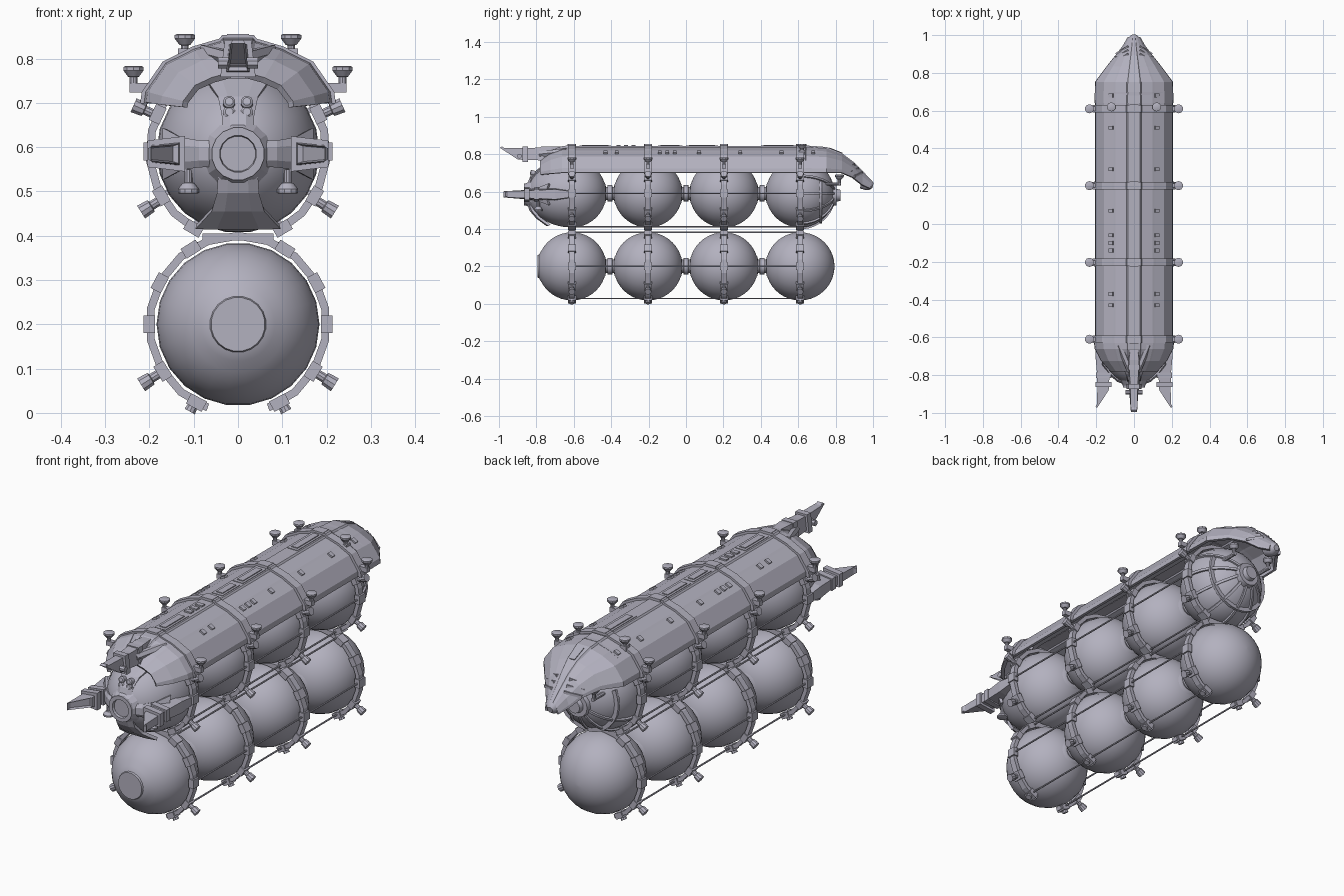
import bpy, bmesh
from math import sin, cos, pi, radians, sqrt
from mathutils import Vector, Matrix

old = bpy.data.objects.get("Cube")
if old:
    bpy.data.objects.remove(old, do_unlink=True)

grey = bpy.data.materials.new("hull grey")
grey.use_nodes = True
COLOUR = (0.45, 0.44, 0.52, 1)
grey.diffuse_color = COLOUR
grey.node_tree.nodes["Principled BSDF"].inputs["Base Color"].default_value = COLOUR

RINGS = (-0.61, -0.203, 0.203, 0.61)
LOW, UP, R = 0.2, 0.59, 0.184
SIDES = (("left", 1), ("right", -1))


def finish(name, bm, smooth=False, thick=0):
    bmesh.ops.recalc_face_normals(bm, faces=bm.faces)
    mesh = bpy.data.meshes.new(name)
    bm.to_mesh(mesh)
    bm.free()
    ob = bpy.data.objects.new(name, mesh)
    bpy.context.collection.objects.link(ob)
    mesh.materials.append(grey)
    if thick:
        mod = ob.modifiers.new("thickness", 'SOLIDIFY')
        mod.thickness, mod.offset = thick, 0
    if smooth:
        bpy.ops.object.select_all(action='DESELECT')
        ob.select_set(True)
        bpy.context.view_layer.objects.active = ob
        bpy.ops.object.shade_smooth_by_angle(angle=radians(35))
    return ob


def skin(rows, closed, caps=False):
    """Join rows of points with quads."""
    bm = bmesh.new()
    vs = [[bm.verts.new(p) for p in row] for row in rows]
    n = len(vs[0])
    for a, b in zip(vs, vs[1:]):
        for i in range(n if closed else n - 1):
            j = (i + 1) % n
            bm.faces.new((a[i], a[j], b[j], b[i]))
    if caps:
        bm.faces.new(vs[0])
        bm.faces.new(vs[-1])
    return bm


def lathe(name, profile, origin, axis=(0, 1, 0), seg=20, smooth=True):
    """Turn (distance, radius) pairs about an axis."""
    rot = Vector(axis).to_track_quat('Z', 'X')
    rows = [[Vector(origin) + rot @ Vector((r * cos(2 * pi * (i + .5) / seg), r * sin(2 * pi * (i + .5) / seg), d))
             for i in range(seg)] for d, r in profile]
    return finish(name, skin(rows, True, True), smooth)


def box(name, loc, size, angle=0):
    """Box turned about the y axis."""
    bm = bmesh.new()
    bmesh.ops.create_cube(bm, size=1)
    bm.transform(Matrix.Translation(loc) @ Matrix.Rotation(-angle, 4, 'Y') @ Matrix.Diagonal((*size, 1)))
    return finish(name, bm)


def rod(name, a, b, r, seg=8):
    d = Vector(b) - Vector(a)
    return lathe(name, [(0, r), (d.length, r)], a, d, seg)


def band(name, y, zc, r0, r1, a0, a1, n, width):
    """Flat-sided arc around the y axis."""
    rows = []
    for i in range(n + 1):
        a = radians(a0 + (a1 - a0) * i / n)
        rows.append([(r * cos(a), y + w * width / 2, zc + r * sin(a))
                     for r, w in ((r0, -1), (r1, -1), (r1, 1), (r0, 1))])
    return finish(name, skin(rows, True, True))


# Tanks, with the first upper one stretched and the first lower one cut flat
for row, zc in (("lower", LOW), ("upper", UP)):
    for k, y in enumerate(RINGS):
        profile = []
        for i in range(1, 20):
            a = pi * i / 20
            d, r = -R * cos(a), R * sin(a)
            if k == 0 and i < 10 and row == "upper":
                d *= 1.3
            profile.append((d, r))
        if k == 0 and row == "lower":
            profile = [(-0.18, 0.058)] + profile[2:]
        elif k == 0:
            profile.insert(0, (-0.24, 0.004))
        else:
            profile.insert(0, (-R, 0.003))
        profile.append((R, 0.003))
        lathe(f"{row}_tank_{k}", profile, (0, y, zc), seg=22)
    for k in range(3):
        y = (RINGS[k] + RINGS[k + 1]) / 2
        half = [(0.075, 0.115), (0.045, 0.08), (0.024, 0.05), (0.022, 0.036), (0.014, 0.036), (0.012, 0.045)]
        lathe(f"{row}_tank_neck_{k}", [(-d, r) for d, r in half] + [(d, r) for d, r in half[::-1]], (0, y, zc))
lathe("front_disc_rim", [(-0.004, 0.058), (-0.004, 0.061), (0.01, 0.066)], (0, -0.79, LOW))


def dish(name, x, y, z, down=False):
    s = -1 if down else 1
    lathe(name, [(0, 0.009), (0.03, 0.009), (0.031, 0.013), (0.045, 0.024), (0.053, 0.024), (0.055, 0.02)],
          (x, y, z), (0, 0, s), 10)


# Frame rings with clamps, nozzles and dishes
for k, y in enumerate(RINGS):
    band(f"lower_ring_{k}", y, LOW, 0.191, 0.209, -70, 250, 16, 0.03)
    band(f"upper_ring_{k}", y, UP, 0.191, 0.209, -63, 243, 16, 0.03)
    box(f"ring_joint_{k}", (0, y, 0.397), (0.16, 0.03, 0.016))
    for side, s in SIDES:
        for zc, angles in ((LOW, (-62, -32, 0, 28, 58)), (UP, (-60, -30, 0, 25))):
            for a in angles:
                t = radians(a)
                box(f"{side}_ring_clamp_{k}", (s * 0.2 * cos(t), y, zc + 0.2 * sin(t)), (0.026, 0.042, 0.04), s * t)
        for zc, a in ((LOW, -32), (UP, -32), (UP, 24)):
            t = radians(a)
            out = Vector((s * cos(t), 0, sin(t)))
            lathe(f"{side}_nozzle_{k}", [(0, 0.011), (0.03, 0.011), (0.032, 0.016), (0.058, 0.018)],
                  Vector((0, y, zc)) + out * 0.2, out, 10)
        for zc in (LOW, UP):
            t = radians(-61)
            out = Vector((s * cos(t), 0, sin(t)))
            if zc == LOW:
                lathe(f"{side}_foot_nozzle_{k}", [(0, 0.01), (0.03, 0.014)],
                      Vector((0, y, zc)) + out * 0.195, out, 10)
        box(f"{side}_dish_arm_{k}", (s * 0.222, y, 0.734), (0.045, 0.022, 0.022))
        dish(f"{side}_dish_{k}", s * 0.236, y, 0.728)
for side, s in SIDES:
    dish(f"{side}_top_dish", s * 0.12, 0.62, 0.8)
    box(f"{side}_top_dish_base", (s * 0.12, 0.62, 0.81), (0.03, 0.03, 0.025))
    dish(f"{side}_hanging_dish", s * 0.112, -0.79, 0.55, True)

    # Long tie rods
    for x, z in ((0.2, LOW), (0.095, 0.028), (0.09, 0.382), (0.09, 0.412), (0.2, UP)):
        rod(f"{side}_tie_rod", (s * x, RINGS[0], z), (s * x, RINGS[3], z), 0.004, 6)

# Canopy: a folded section carried along stations of (y, width, bottom, top)
HALF = ((0.2, 0), (0.197, 0.16), (0.155, 0.6), (0.105, 0.78), (0.095, 0.82), (0.035, 0.95), (0.03, 1))
SECTION = HALF + tuple((-x, h) for x, h in HALF[::-1])


def canopy(name, stations, thick):
    rows = [[(x * w, y, lo + h * (hi - lo)) for x, h in SECTION] for y, w, lo, hi in stations]
    return finish(name, skin(rows, False), thick=thick)


canopy("canopy", [(-0.63, 1, 0.7, 0.838), (0.7, 1, 0.7, 0.838)], 0.012)
canopy("front_cowl", [(-0.6, 1.04, 0.7, 0.842), (-0.66, 1.0, 0.7, 0.836),
                      (-0.72, 0.84, 0.695, 0.81), (-0.775, 0.6, 0.69, 0.765)], 0.016)
canopy("nose_hood", [(0.64, 1.01, 0.7, 0.84), (0.75, 1.0, 0.7, 0.832), (0.83, 0.7, 0.7, 0.8),
                     (0.89, 0.46, 0.675, 0.755), (0.94, 0.27, 0.635, 0.705), (0.985, 0.14, 0.615, 0.66)], 0.014)
lathe("nose_tip", [(-0.05, 0.032), (-0.02, 0.034), (0, 0.028), (0.014, 0.014)], (0, 0.986, 0.635), (0, 1, -0.25), 12)
for k, y in enumerate(RINGS):
    canopy(f"canopy_rib_{k}", [(y - 0.02, 1.06, 0.698, 0.845), (y + 0.02, 1.06, 0.698, 0.845)], 0.018)
    box(f"rib_top_block_{k}", (0, y, 0.845), (0.05, 0.045, 0.02))

# Roof details
for y, length in ((0.495, 0.19), (0.085, 0.17), (-0.085, 0.13), (-0.485, 0.17)):
    box("spine_tray", (0, y, 0.838), (0.05, length, 0.016))
    box("spine_panel", (0, y, 0.844), (0.03, length - 0.03, 0.012))
for y in (-0.28, -0.32, -0.36):
    box("spine_block", (0, y, 0.84), (0.035, 0.022, 0.02))
for side, s in SIDES:
    for y in (0.68, 0.51, 0.29, 0.07, -0.06, -0.1, -0.14, -0.37, -0.43):
        box(f"{side}_roof_block", (s * 0.12, y, 0.806), (0.025, 0.02, 0.018), -s * 0.5)
    for k in range(3):
        rod(f"{side}_nose_louvre", (s * 0.03, 0.9 + k * 0.02, 0.745 - k * 0.022),
            (s * 0.095, 0.86 + k * 0.02, 0.725 - k * 0.022), 0.008, 4)
spine = box("nose_panel", (0, 0.8, 0.815), (0.025, 0.075, 0.014))
spine.data.transform(Matrix.Translation((0, 0.8, 0.815)) @ Matrix.Rotation(-0.38, 4, 'X')
                     @ Matrix.Translation((0, -0.8, -0.815)))

# Front port, plates and vents
lathe("front_port", [(0.02, 0.085), (-0.02, 0.06), (-0.03, 0.06), (-0.03, 0.042), (-0.018, 0.04)],
      (0, -0.835, 0.585), seg=16, smooth=False)
ARM = ((0.04, -0.857, 0.042), (0.085, -0.84, 0.045), (0.125, -0.805, 0.058), (0.165, -0.75, 0.095))
for name, turn, fit in (("right", 180, 0.6), ("left", 0, 0.6), ("lower", -90, 1), ("upper", 90, 0.75)):
    rot = Matrix.Rotation(-radians(turn), 4, 'Y')
    rows = [[rot @ Vector((r, y + abs(v) * 0.02, v * w * fit)) + Vector((0, 0, 0.585)) for v in (-1, -0.5, 0.5, 1)]
            for r, y, w in ARM]
    finish(f"{name}_front_plate", skin(rows, False), thick=0.014)
for x in (-0.02, 0.02):
    for z in (0.672, 0.695):
        lathe("front_vent", [(0, 0.014), (0.03, 0.014), (0.034, 0.009)], (x, -0.8, z), (0, -1, 0.25), 12)

# Rear tank straps and hub
for a in range(-150, 31, 30):
    t = radians(a)
    rows = []
    for i in range(9):
        b = radians(5 + 70 * i / 8)
        side_dir = Vector((-sin(t), 0, cos(t))) * 0.006
        rows.append([Vector((q * cos(t) * cos(b), q * sin(b), q * sin(t) * cos(b))) + Vector((0, 0.61, UP)) + side_dir * e
                     for q, e in ((0.182, -1), (0.192, -1), (0.192, 1), (0.182, 1))])
    finish("rear_strap", skin(rows, True, True))
band("rear_hoop", 0.72, UP, 0.14, 0.16, -205, 25, 16, 0.014)
lathe("rear_hub", [(0, 0.06), (0.03, 0.055), (0.03, 0.035), (0.05, 0.03)], (0, 0.775, UP - 0.01), seg=14)
for side, s in SIDES:
    rod(f"{side}_rear_lamp_stem", (s * 0.1, 0.74, 0.64), (s * 0.1, 0.83, 0.64), 0.009)
    dish(f"{side}_rear_lamp", s * 0.1, 0.82, 0.635)


# Prongs: stations of (inner y, outer y, inner, outer, half width)
def prong(name, out, across, origin, stations, collars):
    def section(st):
        yi, yo, u0, u1, v = st
        return [Vector(origin) + out * u + across * w + Vector((0, y, 0))
                for y, u, w in ((yi, u0, -v), (yo, u1, -v * .75), (yo, u1, v * .75), (yi, u0, v))]
    bm = skin([section(st) for st in stations], True, True)
    bmesh.ops.recalc_face_normals(bm, faces=bm.faces)
    bm.faces.ensure_lookup_table()
    bmesh.ops.inset_region(bm, faces=[bm.faces[-1]], thickness=0.006, depth=-0.012)
    finish(name, bm)
    for y, grow in collars:
        rows = [section((y + d, y + d, -0.036 - grow, 0.036 + grow, 0.034 + grow)) for d in (-0.014, 0.014)]
        finish(name + "_collar", skin(rows, True, True))


X, Z = Vector((1, 0, 0)), Vector((0, 0, 1))
BODY = ((-0.62, -0.62, -0.012, 0.04, 0.022), (-0.7, -0.7, -0.035, 0.042, 0.036), (-0.79, -0.79, -0.032, 0.034, 0.03),
        (-0.86, -0.86, -0.03, 0.032, 0.026), (-0.88, -0.975, -0.028, 0.034, 0.022))
for side, s in SIDES:
    prong(f"{side}_prong", X * s, Z, (s * 0.162, 0, 0.585), BODY, ((-0.8, 0.003), (-0.85, 0.006)))
    # Upper prong struts
    rod(f"{side}_prong_strut", (s * 0.075, -0.64, 0.815), (s * 0.018, -0.78, 0.8), 0.018, 6)
    rod(f"{side}_prong_lug", (0, -0.89, 0.79), (s * 0.045, -0.89, 0.79), 0.013, 8)
prong("top_prong", Z, X, (0, -0.02, 0.8), BODY, ((-0.74, 0.006), (-0.84, 0.006)))
